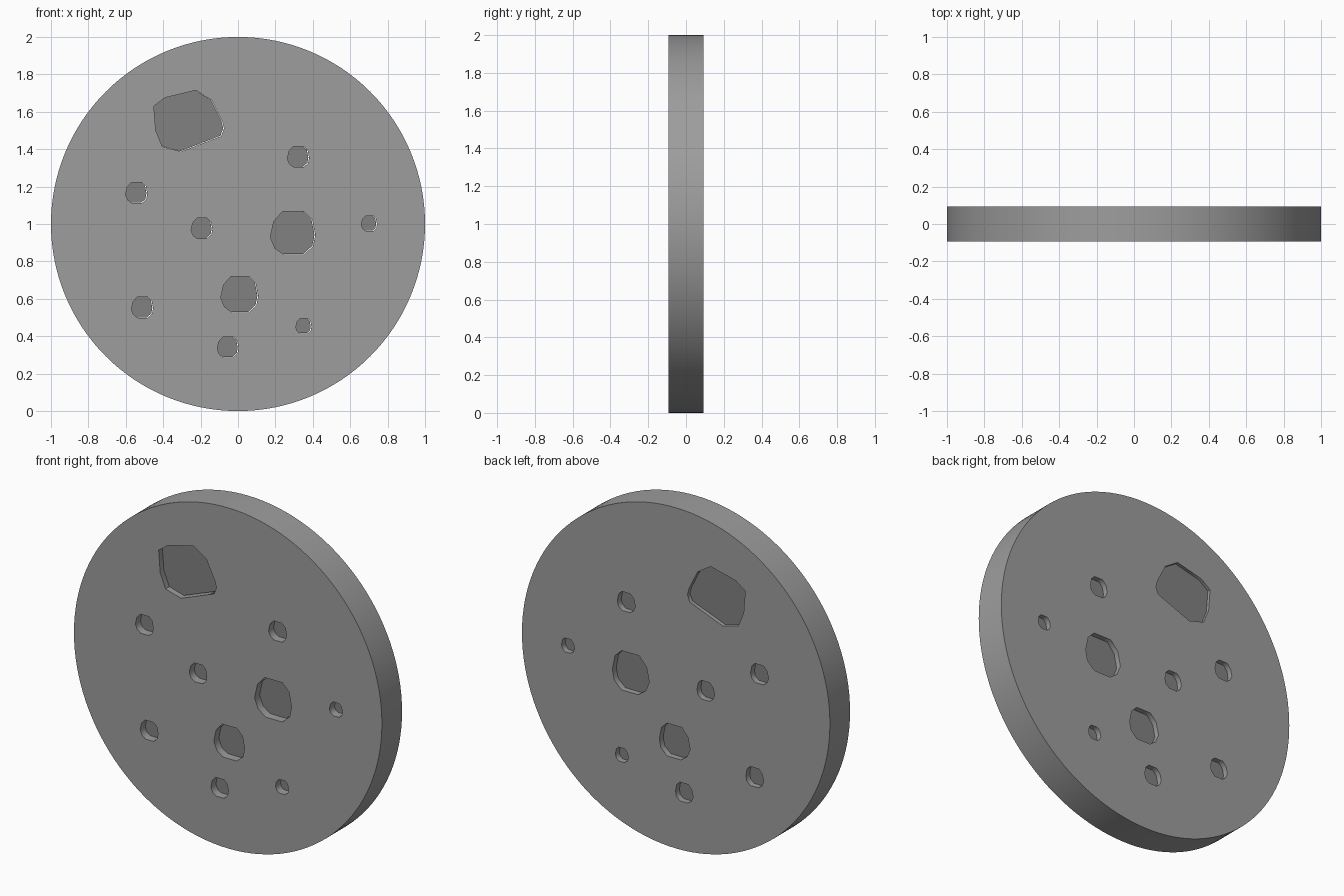
import bpy
from math import sin, cos, pi, radians

if "Cube" in bpy.data.objects:
    bpy.data.objects.remove(bpy.data.objects["Cube"])

R, HALF = 1.0, 0.0935           # disc radius and half thickness
FRONT, BACK = -0.047, 0.063     # y of the chip faces, sunk into the disc

# Rough rounded outline shared by the ordinary chips
ROCK = [(-.45, .95), (.5, .95), (.86, .6), (1, -.1), (.9, -.6),
        (.5, -.97), (-.4, -.97), (-.8, -.68), (-1, -.2), (-.85, .5)]
# The one large, stretched chip
BIG = [(-.45, 1.63), (-.39, 1.675), (-.225, 1.715), (-.14, 1.66), (-.085, 1.55),
       (-.075, 1.51), (-.09, 1.47), (-.305, 1.387), (-.405, 1.415), (-.44, 1.50)]
# x, z, radius of each ordinary chip
SPOTS = [(.293, .953, .12), (.008, .625, .10), (.322, 1.36, .058), (-.543, 1.168, .058),
         (-.194, .977, .057), (.701, 1.003, .042), (-.512, .555, .058),
         (.351, .455, .042), (-.054, .342, .057)]


def material(name, v):
    m = bpy.data.materials.new(name)
    m.diffuse_color = (v, v, v, 1)
    m.use_nodes = True
    m.node_tree.nodes["Principled BSDF"].inputs["Base Color"].default_value = m.diffuse_color
    return m


def slab(name, outlines, y0, y1, mat):
    """Filled outlines in the x-z plane, extruded from y0 to y1."""
    cu = bpy.data.curves.new(name, 'CURVE')
    cu.dimensions, cu.fill_mode = '2D', 'BOTH'
    cu.extrude = (y1 - y0) / 2
    for pts in outlines:
        sp = cu.splines.new('POLY')
        sp.points.add(len(pts) - 1)
        for p, (x, z) in zip(sp.points, pts):
            p.co = (x, z, 0, 1)
        sp.use_cyclic_u = True
    ob = bpy.data.objects.new(name, cu)
    bpy.context.collection.objects.link(ob)
    ob.location.y = (y0 + y1) / 2
    ob.rotation_euler.x = radians(90)
    bpy.ops.object.select_all(action='DESELECT')
    ob.select_set(True)
    bpy.context.view_layer.objects.active = ob
    bpy.ops.object.convert(target='MESH')
    ob = bpy.context.object
    ob.data.materials.clear()
    ob.data.materials.append(mat)
    bpy.ops.object.shade_smooth_by_angle(angle=radians(50))


# Disc with a hole for every chip
holes = [BIG] + [[(x + r * a, z + r * b) for a, b in ROCK] for x, z, r in SPOTS]
rim = [(R * cos(2 * pi * i / 128), 1 + R * sin(2 * pi * i / 128)) for i in range(128)]
slab("disc", [rim] + holes, -HALF, HALF, material("grey", .34))

# Sunken chips, sitting slightly left of their holes; the large one is thicker
dark = material("dark_grey", .22)
for i, outline in enumerate(holes):
    extra = .012 if i == 0 else 0
    slab(f"chip_{i + 1}", [[(x - .004, z + .002) for x, z in outline]],
         FRONT - extra, BACK + extra, dark)
